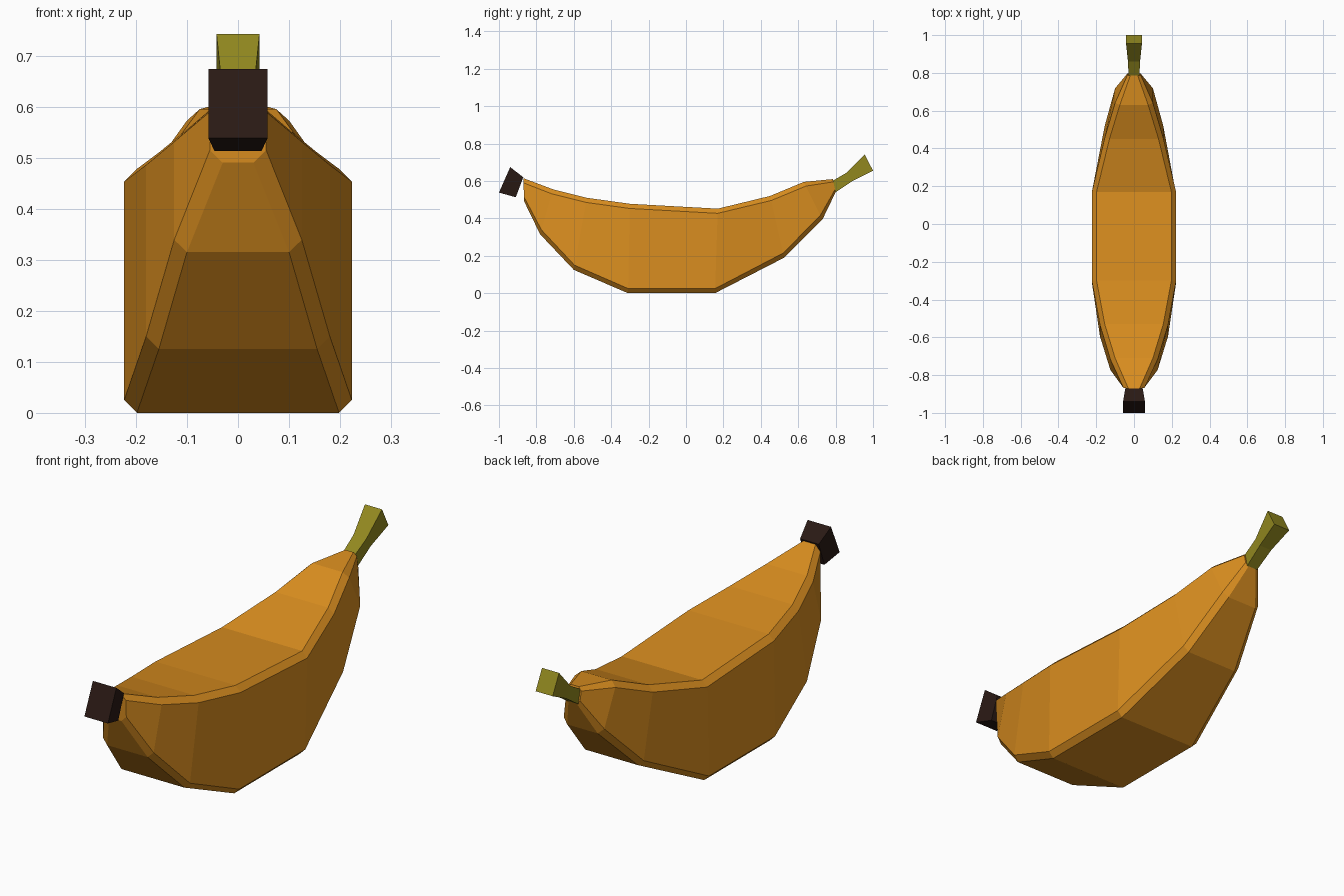
import bpy, bmesh

if "Cube" in bpy.data.objects:
    bpy.data.objects.remove(bpy.data.objects["Cube"])


def loft(name, sections, color):
    """Loft chamfered rectangles: (top y,z), (bottom y,z), half width top/bottom, chamfer."""
    bm = bmesh.new()
    rings = []
    for top, bot, w, c in sections:
        h = ((top[0] - bot[0]) ** 2 + (top[1] - bot[1]) ** 2) ** 0.5
        if c:
            f = c / h
            prof = [(w - c, 0), (w, f), (w, 1 - f), (w - c, 1),
                    (c - w, 1), (-w, 1 - f), (-w, f), (c - w, 0)]
        else:
            prof = [(w, 0), (w, 1), (-w, 1), (-w, 0)]
        rings.append([bm.verts.new((x, bot[0] + t * (top[0] - bot[0]),
                                    bot[1] + t * (top[1] - bot[1]))) for x, t in prof])
    n = len(rings[0])
    for a, b in zip(rings, rings[1:]):
        for i in range(n):
            j = (i + 1) % n
            bm.faces.new((a[i], a[j], b[j], b[i]))
    bm.faces.new(rings[0])
    bm.faces.new(rings[-1])
    bmesh.ops.recalc_face_normals(bm, faces=bm.faces)
    mesh = bpy.data.meshes.new(name)
    bm.to_mesh(mesh)
    bm.free()
    mat = bpy.data.materials.new(name + "_color")
    mat.diffuse_color = (*color, 1)
    mat.use_nodes = True
    mat.node_tree.nodes["Principled BSDF"].inputs["Base Color"].default_value = mat.diffuse_color
    mesh.materials.append(mat)
    obj = bpy.data.objects.new(name, mesh)
    bpy.context.collection.objects.link(obj)


# Curved fruit body
loft("peel", [
    ((-0.87, 0.615), (-0.865, 0.49), 0.055, 0.025),
    ((-0.71, 0.555), (-0.78, 0.315), 0.125, 0.025),
    ((-0.53, 0.51), (-0.60, 0.125), 0.18, 0.025),
    ((-0.30, 0.478), (-0.31, 0.0), 0.223, 0.025),
    ((0.17, 0.452), (0.155, 0.0), 0.223, 0.025),
    ((0.45, 0.52), (0.525, 0.19), 0.155, 0.025),
    ((0.63, 0.595), (0.73, 0.395), 0.10, 0.025),
    ((0.785, 0.61), (0.80, 0.54), 0.035, 0.015),
], (0.70, 0.27, 0.014))

# Green stem, flaring towards its cut end
loft("stem", [
    ((0.765, 0.59), (0.80, 0.54), 0.028, 0),
    ((0.86, 0.645), (0.89, 0.60), 0.032, 0),
    ((0.955, 0.742), (1.0, 0.655), 0.042, 0),
], (0.29, 0.25, 0.014))

# Dark blossom tip
loft("tip", [
    ((-0.94, 0.674), (-1.0, 0.538), 0.058, 0),
    ((-0.87, 0.62), (-0.91, 0.513), 0.046, 0),
], (0.023, 0.010, 0.007))
